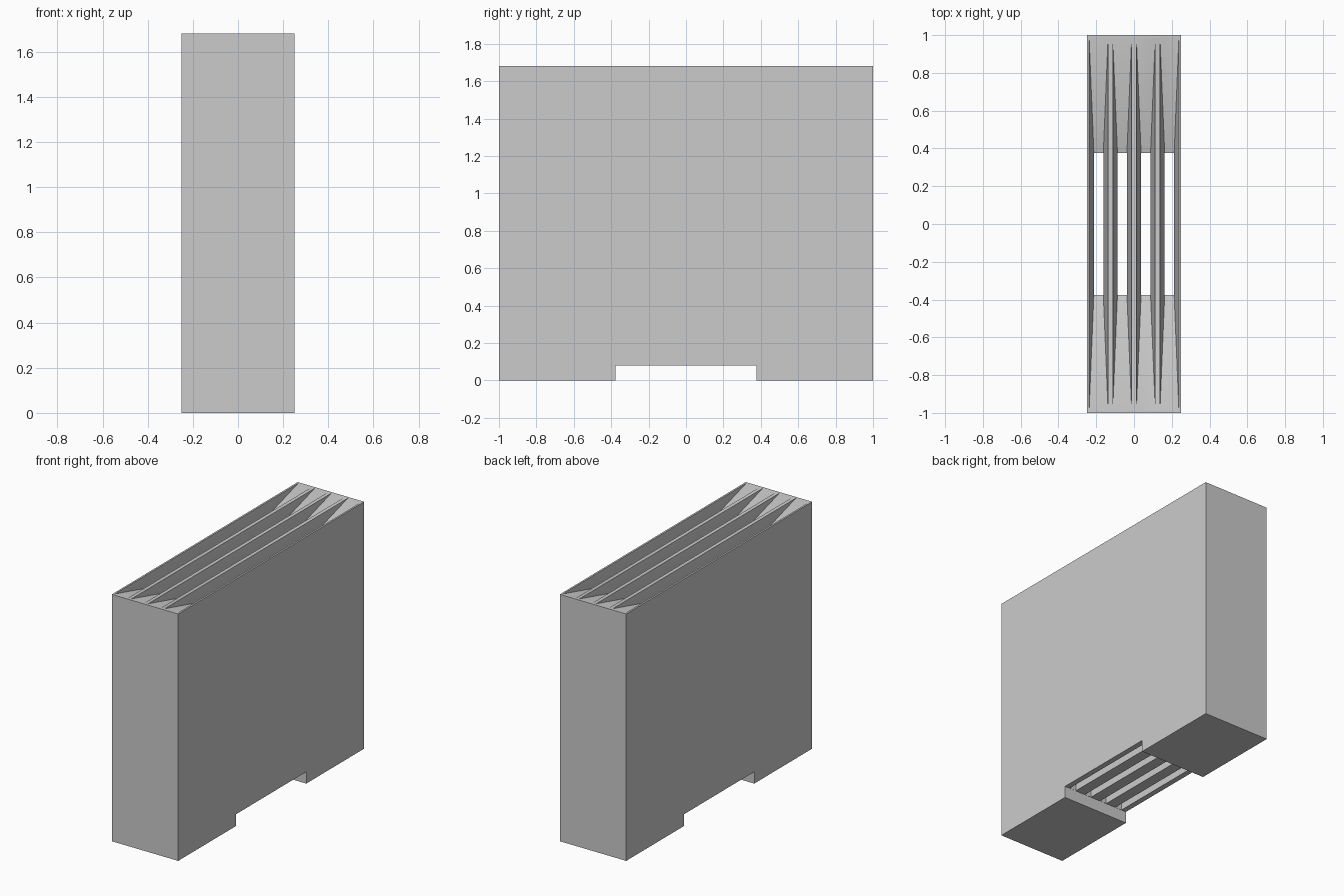
import bpy, bmesh, math

if "Cube" in bpy.data.objects:
    bpy.data.objects.remove(bpy.data.objects["Cube"], do_unlink=True)

# Overall sizes
WIDTH, LENGTH, HEIGHT = 0.5, 2.0, 1.68
NOTCH_HALF, NOTCH_TOP = 0.377, 0.08
PITCH = WIDTH / 4
FUNNEL_DEPTH = 0.15
MOUTH = (0.05, 0.985)     # half width, half length at the top
THROAT = (0.025, 0.376)   # half width, half length below the funnel

grey = bpy.data.materials.new("plain grey")
grey.use_nodes = True
grey.diffuse_color = (0.6, 0.6, 0.6, 1)
grey.node_tree.nodes["Principled BSDF"].inputs["Base Color"].default_value = grey.diffuse_color


def loft(name, centre_x, sections):
    """Closed solid through rectangles given as (half width, half length, z), bottom to top."""
    bm = bmesh.new()
    rings = []
    for hx, hy, z in sections:
        corners = ((-hx, -hy), (hx, -hy), (hx, hy), (-hx, hy))
        rings.append([bm.verts.new((centre_x + x, y, z)) for x, y in corners])
    bm.faces.new(rings[0][::-1])
    bm.faces.new(rings[-1])
    for low, high in zip(rings, rings[1:]):
        for i in range(4):
            j = (i + 1) % 4
            bm.faces.new((low[i], low[j], high[j], high[i]))
    mesh = bpy.data.meshes.new(name)
    bm.to_mesh(mesh)
    bm.free()
    mesh.materials.append(grey)
    obj = bpy.data.objects.new(name, mesh)
    bpy.context.scene.collection.objects.link(obj)
    return obj


# Main block
body = loft("slotted_block", 0, [(WIDTH / 2, LENGTH / 2, 0), (WIDTH / 2, LENGTH / 2, HEIGHT)])

# Notch under the middle, then four funnel-mouthed slots through the block
cutters = [loft("notch_cutter", 0, [(WIDTH, NOTCH_HALF, -0.1), (WIDTH, NOTCH_HALF, NOTCH_TOP)])]
for i in range(4):
    cutters.append(loft(f"slot_cutter_{i + 1}", (i - 1.5) * PITCH, [
        (*THROAT, NOTCH_TOP / 2),
        (*THROAT, HEIGHT - FUNNEL_DEPTH),
        (*MOUTH, HEIGHT),
        (*MOUTH, HEIGHT + 0.1),
    ]))

bpy.ops.object.select_all(action='DESELECT')
body.select_set(True)
bpy.context.view_layer.objects.active = body
for cutter in cutters:
    cutter.hide_render = True
    mod = body.modifiers.new(cutter.name, 'BOOLEAN')
    mod.operation = 'DIFFERENCE'
    mod.solver = 'EXACT'
    mod.object = cutter
    bpy.ops.object.modifier_apply(modifier=mod.name)
for cutter in cutters:
    bpy.data.objects.remove(cutter, do_unlink=True)

# Soft blend from the flat rim into the shallow ramps, crisp edges elsewhere
bpy.ops.object.shade_smooth_by_angle(angle=math.radians(30))
